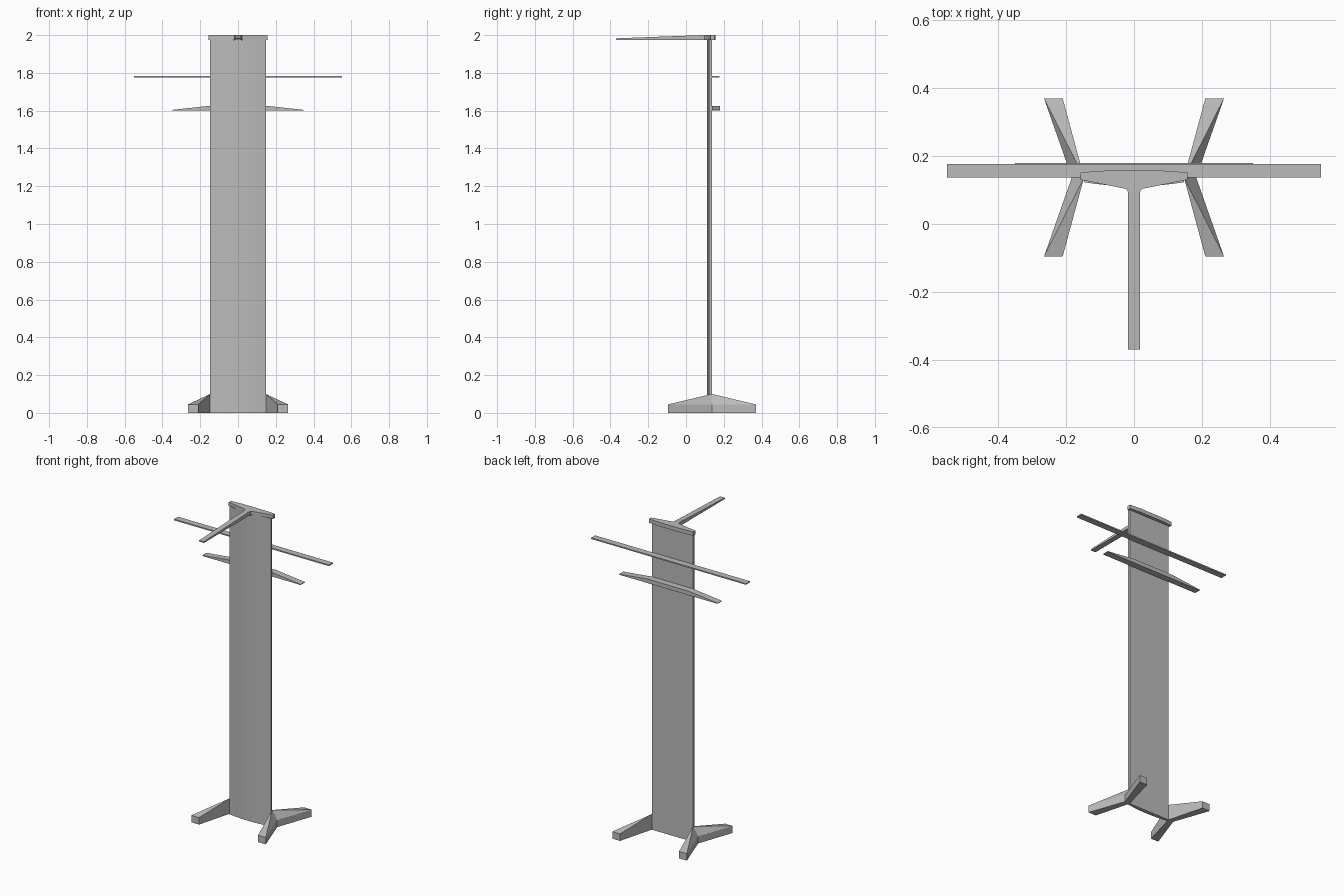
import bpy
import bmesh

cube = bpy.data.objects.get("Cube")
if cube:
    bpy.data.objects.remove(cube)

grey = bpy.data.materials.new("matte grey")
grey.use_nodes = True
GREY = (0.5, 0.5, 0.5, 1)
grey.diffuse_color = GREY
grey.node_tree.nodes["Principled BSDF"].inputs["Base Color"].default_value = GREY

HALF = 0.147   # half width of the panel
BACK = 0.137   # plane of the panel's back


def finish(name, bm):
    bmesh.ops.recalc_face_normals(bm, faces=bm.faces)
    mesh = bpy.data.meshes.new(name)
    bm.to_mesh(mesh)
    bm.free()
    mesh.materials.append(grey)
    obj = bpy.data.objects.new(name, mesh)
    bpy.context.collection.objects.link(obj)
    return obj


def prism(name, outline, axis, start, end):
    """Extrude a 2D outline along y or z."""
    bm = bmesh.new()
    place = {"y": lambda a, b: (a, start, b), "z": lambda a, b: (a, b, start)}[axis]
    face = bm.faces.new([bm.verts.new(place(a, b)) for a, b in outline])
    new = bmesh.ops.extrude_face_region(bm, geom=[face])["geom"]
    shift = (0, end - start, 0) if axis == "y" else (0, 0, end - start)
    bmesh.ops.translate(bm, vec=shift, verts=[v for v in new if isinstance(v, bmesh.types.BMVert)])
    return finish(name, bm)


def mirrored(half):
    """Complete an outline whose +x half runs from front to back."""
    return half + [(-x, y) for x, y in reversed(half)]


# Tall panel with a gently bowed front and flat back
STEPS = 16
bow = []
for i in range(STEPS + 1):
    t = 2 * i / STEPS - 1
    bow.append((HALF * t, 0.111 + 0.012 * t * t))
panel = prism("panel", bow + [(HALF, BACK), (-HALF, BACK)], "z", 0, 1.98)
bpy.context.view_layer.objects.active = panel
panel.select_set(True)
bpy.ops.object.shade_smooth_by_angle(angle=0.5)
panel.select_set(False)

# Cap, flaring out of the root of the front arm
cap = [(0.017, 0.09), (0.019, 0.098), (0.026, 0.104), (0.157, 0.13), (0.157, 0.152), (0.085, 0.157)]
prism("cap", mirrored(cap), "z", 1.975, 2)

# Front arm, thinning toward its tip
bm = bmesh.new()
bmesh.ops.create_cube(bm, size=1)
for v in bm.verts:
    tip = v.co.y < 0
    v.co = (0.034 * v.co.x, -0.37 if tip else 0.09, 1.975 if v.co.z < 0 else (1.983 if tip else 2))
finish("front_arm", bm)

# Crossbars on the back
prism("upper_crossbar", mirrored([(0.55, 1.775), (0.55, 1.783)]), "y", BACK, 0.177)
prism("lower_crossbar", mirrored([(0.35, 1.6), (0.35, 1.604), (HALF, 1.626)]), "y", BACK, 0.179)

# Forked feet: each prong slopes down from a hub at the panel's side
for side, sx in (("left", 1), ("right", -1)):
    for end, sy in (("front", -1), ("back", 1)):
        bm = bmesh.new()

        def corner(x, reach, z):
            return bm.verts.new((sx * x, BACK + sy * reach, z))

        hub_low, hub_top = corner(HALF, 0, 0), corner(HALF, 0, 0.1)
        out_low, out_top = corner(0.183, 0, 0), corner(0.183, 0, 0.045)
        in_low, in_top = corner(0.21, 0.233, 0), corner(0.21, 0.233, 0.045)
        tip_low, tip_top = corner(0.265, 0.233, 0), corner(0.265, 0.233, 0.045)
        for face in ((hub_low, out_low, tip_low, in_low),
                     (hub_low, hub_top, in_top, in_low),
                     (out_low, tip_low, tip_top, out_top),
                     (in_low, in_top, tip_top, tip_low),
                     (hub_top, in_top, tip_top),
                     (hub_top, tip_top, out_top),
                     (hub_low, out_low, out_top, hub_top)):
            bm.faces.new(face)
        finish(f"{side}_{end}_foot", bm)
